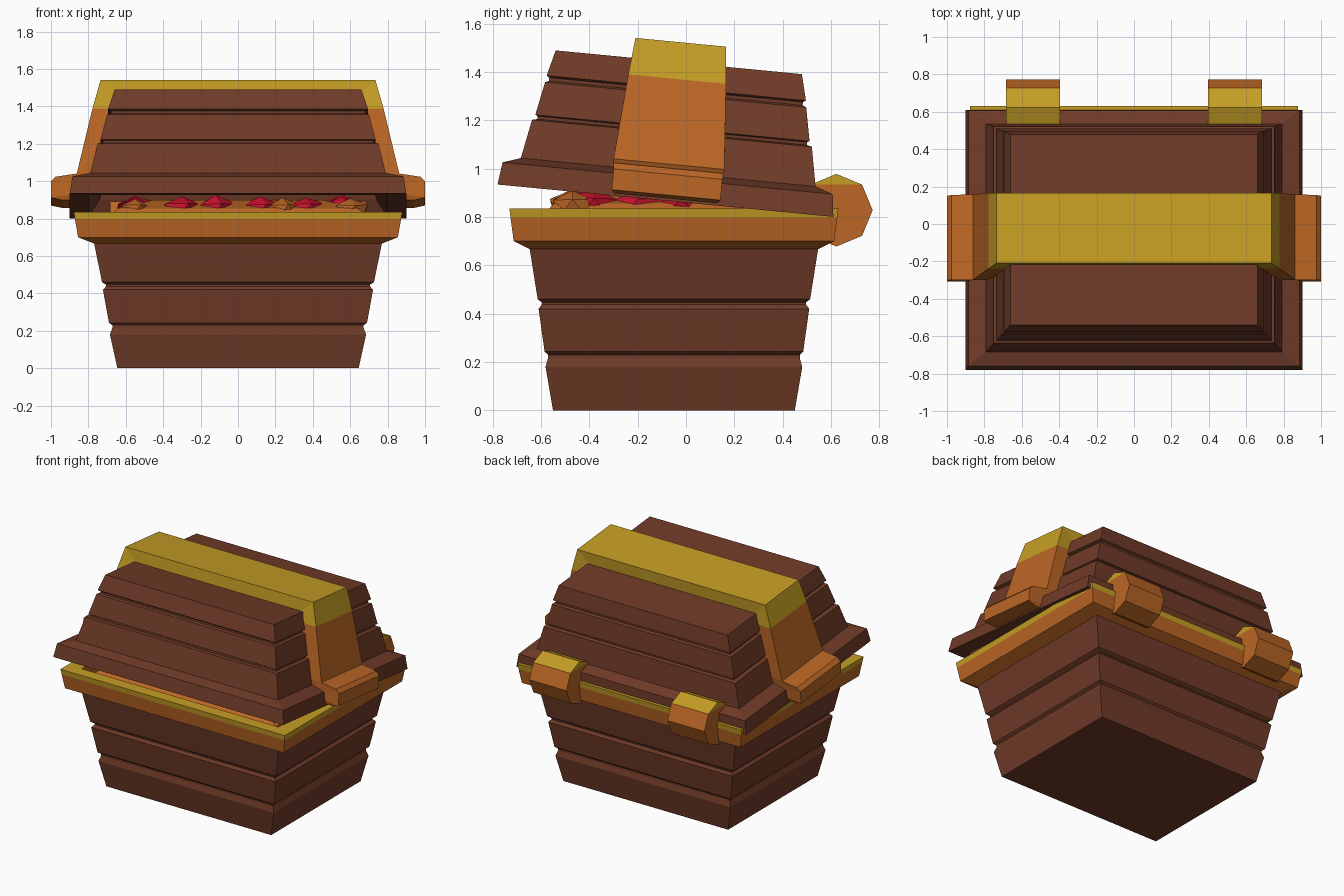
import bpy, bmesh, math, random
from mathutils import Vector

random.seed(4)
cube = bpy.data.objects.get("Cube")
if cube:
    bpy.data.objects.remove(cube, do_unlink=True)


def material(name, rgb):
    m = bpy.data.materials.new(name)
    m.use_nodes = True
    m.diffuse_color = (*rgb, 1)
    m.node_tree.nodes["Principled BSDF"].inputs["Base Color"].default_value = (*rgb, 1)
    return m


WOOD = material("brown wood", (0.16, 0.043, 0.021))
ORANGE = material("orange metal", (0.5, 0.133, 0.018))
GOLD = material("gold metal", (0.56, 0.34, 0.018))
RED = material("red gem", (0.6, 0.006, 0.028))

DEPTH = 0.775            # depth to width ratio of the chest
BOX_AT = (0, -0.05, 0)
LID_AT = (0, -0.085, 0.8675)
LID_TILT = math.radians(-5.5)


def finish(bm, name, mats, at=(0, 0, 0), tilt=0):
    bmesh.ops.recalc_face_normals(bm, faces=bm.faces)
    me = bpy.data.meshes.new(name)
    bm.to_mesh(me)
    bm.free()
    for m in mats:
        me.materials.append(m)
    ob = bpy.data.objects.new(name, me)
    ob.location = at
    ob.rotation_euler.x = tilt
    bpy.context.collection.objects.link(ob)
    return ob


def skin(bm, rings, closed=False):
    """Join rings of points; returns the faces of each step."""
    vs = [[bm.verts.new(p) for p in r] for r in rings]
    n = len(vs[0])
    steps = []
    for a, b in zip(vs, vs[1:] + (vs[:1] if closed else [])):
        steps.append([bm.faces.new((a[i], a[(i + 1) % n], b[(i + 1) % n], b[i]))
                      for i in range(n)])
    if not closed:
        bm.faces.new(vs[0])
        bm.faces.new(vs[-1])
    return steps


def rect(hx, z):
    hy = hx * DEPTH
    return [(-hx, -hy, z), (hx, -hy, z), (hx, hy, z), (-hx, hy, z)]


# Box of three flared boards with grooves between them
bm = bmesh.new()
skin(bm, [rect(*p) for p in [
    (0.645, 0), (0.685, 0.18), (0.672, 0.215), (0.672, 0.23), (0.69, 0.243),
    (0.722, 0.42), (0.705, 0.438), (0.705, 0.447), (0.727, 0.46), (0.77, 0.67),
    (0.77, 0.75), (0.72, 0.75), (0.70, 0.6)]])
finish(bm, "box", [WOOD], BOX_AT)

# Rim with a gold lip
bm = bmesh.new()
steps = skin(bm, [rect(*p) for p in [
    (0.765, 0.665), (0.855, 0.70), (0.872, 0.798), (0.878, 0.835), (0.77, 0.835)]],
    closed=True)
for s in steps[2:4]:
    for f in s:
        f.material_index = 1
finish(bm, "rim", [ORANGE, GOLD], BOX_AT)

# Hollow lid: flange, then three tapering boards
bm = bmesh.new()
skin(bm, [rect(*p) for p in [
    (0.60, 0.48), (0.74, 0.09), (0.80, 0), (0.90, 0), (0.885, 0.093), (0.79, 0.118),
    (0.75, 0.28), (0.722, 0.285), (0.722, 0.297), (0.735, 0.302), (0.70, 0.44),
    (0.68, 0.447), (0.68, 0.46), (0.695, 0.468), (0.66, 0.575)]])
finish(bm, "lid", [WOOD], LID_AT, LID_TILT)

# Band over the lid: outer x, outer z, inner x, inner z, half width
half = [(0.94, 0.01, 0.82, 0.01, 0.215), (1.0, 0.024, 0.80, 0.05, 0.226),
        (1.0, 0.11, 0.78, 0.10, 0.226), (0.975, 0.135, 0.76, 0.13, 0.228),
        (0.862, 0.152, 0.74, 0.16, 0.23), (0.778, 0.505, 0.66, 0.505, 0.203),
        (0.735, 0.658, 0.62, 0.55, 0.188)]
stations = [(1, s) for s in half] + [(-1, s) for s in reversed(half)]
bm = bmesh.new()
steps = skin(bm, [[(k * ox, -w, oz), (k * ox, w, oz), (k * ix, w, iz), (k * ix, -w, iz)]
                  for k, (ox, oz, ix, iz, w) in stations])
top = len(half) - 1
for s in steps[top - 1:top + 2]:
    for f in s:
        f.material_index = 1
finish(bm, "lid_band", [ORANGE, GOLD], LID_AT, LID_TILT)


# Eight-sided hinges, gold on their upper part
def hinge(name, x):
    bm = bmesh.new()
    ends = []
    for dx in (-0.145, 0.145):
        ends.append([bm.verts.new((x + dx, 0.622 + 0.15 * math.cos(i * math.pi / 4),
                                   0.828 + 0.15 * math.sin(i * math.pi / 4)))
                     for i in range(8)])
    a, b = ends
    for i in range(8):
        j = (i + 1) % 8
        f = bm.faces.new((a[i], a[j], b[j], b[i]))
        f.material_index = int(i in (1, 2))
    for e in ends:
        bm.faces.new(e[1:4]).material_index = 1
        bm.faces.new([e[0], e[1]] + e[3:])
    finish(bm, name, [ORANGE, GOLD])


hinge("left_hinge", 0.54)
hinge("right_hinge", -0.54)

# Treasure heap inside the box
bm = bmesh.new()
skin(bm, [rect(*p) for p in [(0.72, 0.62), (0.71, 0.80), (0.64, 0.855), (0.45, 0.90)]])
finish(bm, "treasure_heap", [ORANGE], BOX_AT)


def nugget(name, mat, x, y, r):
    bm = bmesh.new()
    bmesh.ops.create_icosphere(bm, subdivisions=1, radius=r)
    for v in bm.verts:
        v.co *= random.uniform(0.85, 1.1)
        v.co.z *= 0.7
    finish(bm, name, [mat], (x, y, 0.84))


for i, x in enumerate((-0.3, -0.12, 0.12, 0.36)):
    nugget(f"front_gem_{i + 1}", RED, x, -0.44, 0.12)
for side, k in (("left", 1), ("right", -1)):
    for i, y in enumerate((-0.38, -0.2, -0.02)):
        nugget(f"{side}_gem_{i + 1}", RED, k * 0.55, y, 0.12)
for i, x in enumerate((-0.55, 0.24, 0.6)):
    nugget(f"gold_nugget_{i + 1}", ORANGE, x, -0.47, 0.1)
